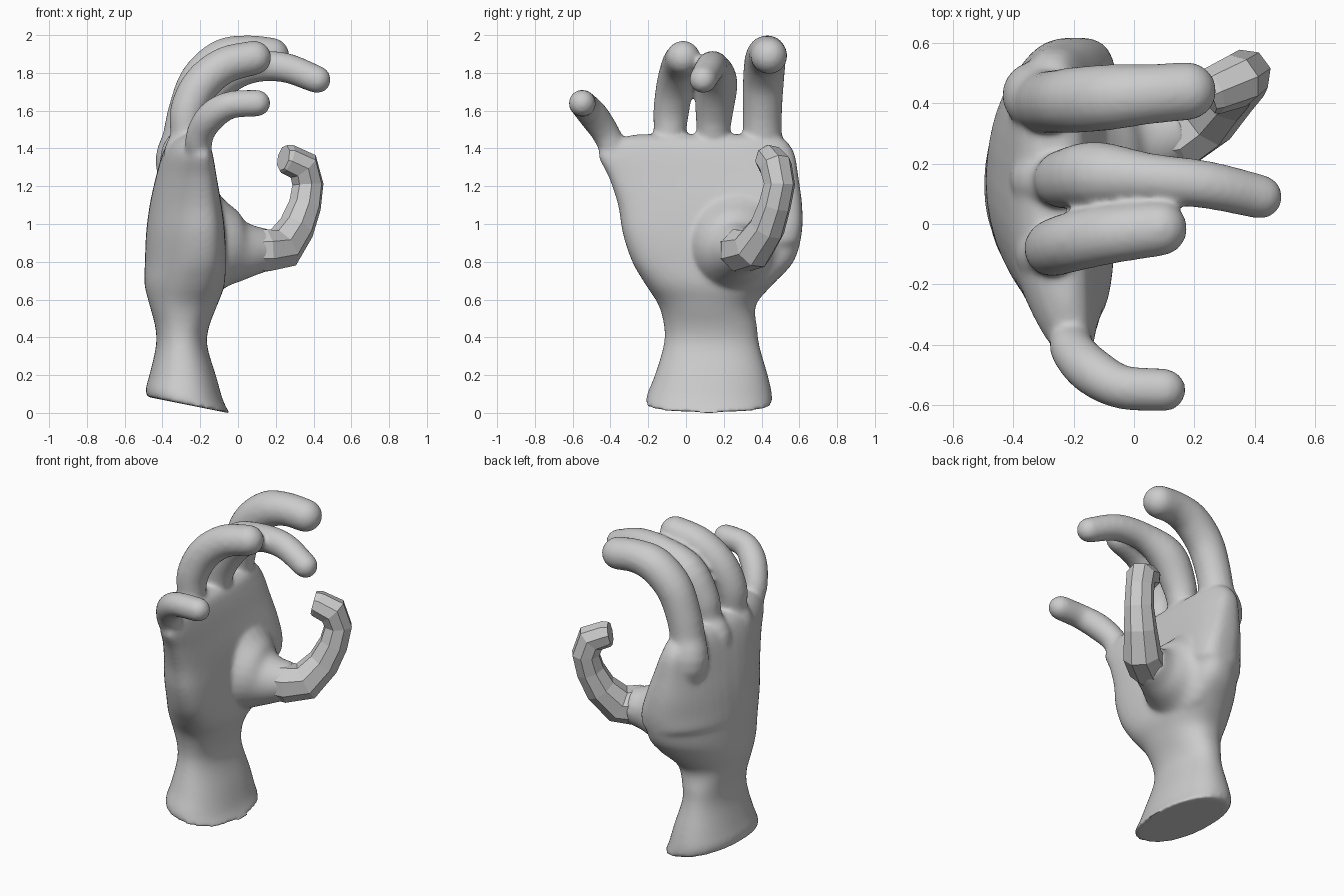
import bpy, bmesh, math
from mathutils import Vector


def catmull(p, steps):
    """Smoothly interpolate a list of equal-length tuples."""
    p = [Vector(q) for q in p]
    p = [2 * p[0] - p[1]] + p + [2 * p[-1] - p[-2]]
    out = []
    for i in range(1, len(p) - 2):
        a, b, c, d = p[i - 1:i + 3]
        for s in range(steps):
            t = s / steps
            out.append(0.5 * (2 * b + (c - a) * t + (2 * a - 5 * b + 4 * c - d) * t ** 2
                              + (3 * b - a - 3 * c + d) * t ** 3))
    return out + [p[-2]]


def skin(bm, rings):
    """Bridge closed rings of points and cap both ends."""
    loops = [[bm.verts.new(co) for co in r] for r in rings]
    n = len(loops[0])
    for a, b in zip(loops, loops[1:]):
        for i in range(n):
            bm.faces.new((a[i], a[(i + 1) % n], b[(i + 1) % n], b[i]))
    bm.faces.new(loops[0][::-1])
    bm.faces.new(loops[-1])


def tube(bm, points, sides=16, steps=4, rounded=True):
    """Tapered tube along a path of (x, y, z, radius), optionally with a round tip."""
    path = catmull(points, steps)
    pos = [q.to_3d() for q in path]
    rad = [q[3] for q in path]
    if rounded:
        d, r0, end = (pos[-1] - pos[-2]).normalized(), rad[-1], pos[-1]
        for k in range(1, 6):
            a = k * math.pi / 2 / 5.3
            pos.append(end + d * r0 * math.sin(a))
            rad.append(r0 * math.cos(a))
    rings, u, last = [], None, None
    for i, c in enumerate(pos):
        t = (pos[min(i + 1, len(pos) - 1)] - pos[max(i - 1, 0)]).normalized()
        if u is None:
            u = t.orthogonal().normalized()
        else:
            u = last.rotation_difference(t) @ u
        last, v = t, t.cross(u)
        rings.append([c + rad[i] * (u * math.cos(a) + v * math.sin(a))
                      for a in (2 * math.pi * (k + 0.5) / sides for k in range(sides))])
    skin(bm, rings)


def make_object(name, bm):
    bmesh.ops.recalc_face_normals(bm, faces=bm.faces)
    me = bpy.data.meshes.new(name)
    bm.to_mesh(me)
    bm.free()
    ob = bpy.data.objects.new(name, me)
    bpy.context.collection.objects.link(ob)
    return ob


# Wrist and palm sections: z, x min, x max, y min, y max, cupping, tilt
SECTIONS = [
    (0.042, -0.485, -0.045, -0.215, 0.455, 0.00, -0.20),
    (0.10, -0.488, -0.08, -0.205, 0.455, 0.00, -0.15),
    (0.20, -0.467, -0.115, -0.165, 0.433, 0.00, -0.05),
    (0.35, -0.435, -0.162, -0.12, 0.39, 0.00, 0),
    (0.45, -0.437, -0.155, -0.115, 0.377, 0.00, 0),
    (0.57, -0.468, -0.11, -0.145, 0.37, 0.01, 0),
    (0.68, -0.495, -0.07, -0.215, 0.46, 0.05, 0),
    (0.80, -0.493, -0.065, -0.285, 0.57, 0.08, 0),
    (0.95, -0.487, -0.07, -0.335, 0.613, 0.09, 0),
    (1.10, -0.468, -0.09, -0.36, 0.615, 0.09, 0),
    (1.25, -0.435, -0.12, -0.41, 0.595, 0.09, 0),
    (1.37, -0.40, -0.145, -0.465, 0.575, 0.085, 0),
    (1.44, -0.365, -0.17, -0.40, 0.53, 0.07, 0),
    (1.475, -0.32, -0.22, -0.27, 0.46, 0.05, 0),
]
hand = bmesh.new()
rings = []
for z, x0, x1, y0, y1, cup, tilt in catmull(SECTIONS, 4):
    xc, hx, yc, hy = (x0 + x1) / 2, (x1 - x0) / 2, (y0 + y1) / 2, (y1 - y0) / 2
    # the index side flattens out toward the knuckles
    index_cup = cup * min(1, max(0, (1.40 - z) / 0.4))
    ring = []
    for k in range(48):
        c, s = math.cos(k * math.pi / 24), math.sin(k * math.pi / 24)
        power = 0.72 if s > 0 and z > 0.9 else 0.9
        c, s = (math.copysign(abs(w) ** power, w) for w in (c, s))
        bend = index_cup if s > 0 else cup
        ring.append((xc + hx * c + bend * s * s, yc + hy * s, z + tilt * hx * c))
    rings.append(ring)
skin(hand, rings)

# Thumb mound growing out of the palm
tube(hand, [(-0.25, 0.27, 0.90, 0.27), (-0.14, 0.265, 0.88, 0.275), (-0.06, 0.265, 0.87, 0.225),
            (0.01, 0.275, 0.86, 0.17), (0.08, 0.29, 0.86, 0.135), (0.17, 0.32, 0.865, 0.108)],
     24, 4, False)

# Four curled fingers: path points with radius, rooted inside the palm
FINGERS = [
    [(-0.25, 0.40, 1.05, 0.05), (-0.325, 0.43, 1.30, 0.11), (-0.295, 0.405, 1.46, 0.105),
     (-0.265, 0.405, 1.6, 0.105), (-0.20, 0.41, 1.76, 0.11), (-0.08, 0.42, 1.87, 0.11),
     (0.05, 0.43, 1.90, 0.1), (0.175, 0.44, 1.89, 0.098)],
    [(-0.25, 0.15, 1.05, 0.05), (-0.305, 0.15, 1.33, 0.11), (-0.255, 0.145, 1.47, 0.09),
     (-0.22, 0.15, 1.6, 0.102), (-0.12, 0.162, 1.75, 0.112), (0.05, 0.15, 1.825, 0.086),
     (0.24, 0.13, 1.83, 0.08), (0.418, 0.09, 1.765, 0.074)],
    [(-0.25, -0.10, 1.05, 0.05), (-0.30, -0.10, 1.33, 0.095), (-0.275, -0.087, 1.46, 0.086),
     (-0.265, -0.078, 1.6, 0.096), (-0.195, -0.057, 1.74, 0.1), (-0.07, -0.033, 1.84, 0.098),
     (0.085, -0.015, 1.88, 0.092)],
    [(-0.22, -0.29, 1.22, 0.04), (-0.21, -0.385, 1.40, 0.07), (-0.195, -0.43, 1.49, 0.075),
     (-0.135, -0.49, 1.575, 0.08), (-0.04, -0.54, 1.63, 0.074), (0.10, -0.55, 1.64, 0.072)],
]
for f in FINGERS:
    tube(hand, f)
hand_ob = make_object("palm_and_fingers", hand)

# Fuse the parts into one continuous skin
rm = hand_ob.modifiers.new("fuse", 'REMESH')
rm.mode = 'VOXEL'
rm.voxel_size = 0.012
rm.use_smooth_shade = True
sm = hand_ob.modifiers.new("soften", 'SMOOTH')
sm.factor = 0.5
sm.iterations = 14

# Faceted thumb with a blunt tip
thumb = bmesh.new()
tube(thumb, [(0.05, 0.27, 0.86, 0.11), (0.14, 0.29, 0.86, 0.12), (0.235, 0.355, 0.87, 0.115),
             (0.31, 0.43, 0.98, 0.098), (0.355, 0.47, 1.10, 0.088), (0.37, 0.495, 1.21, 0.085),
             (0.345, 0.475, 1.305, 0.09), (0.26, 0.44, 1.345, 0.08), (0.24, 0.43, 1.35, 0.07)],
     8, 1, False)
make_object("thumb", thumb)
